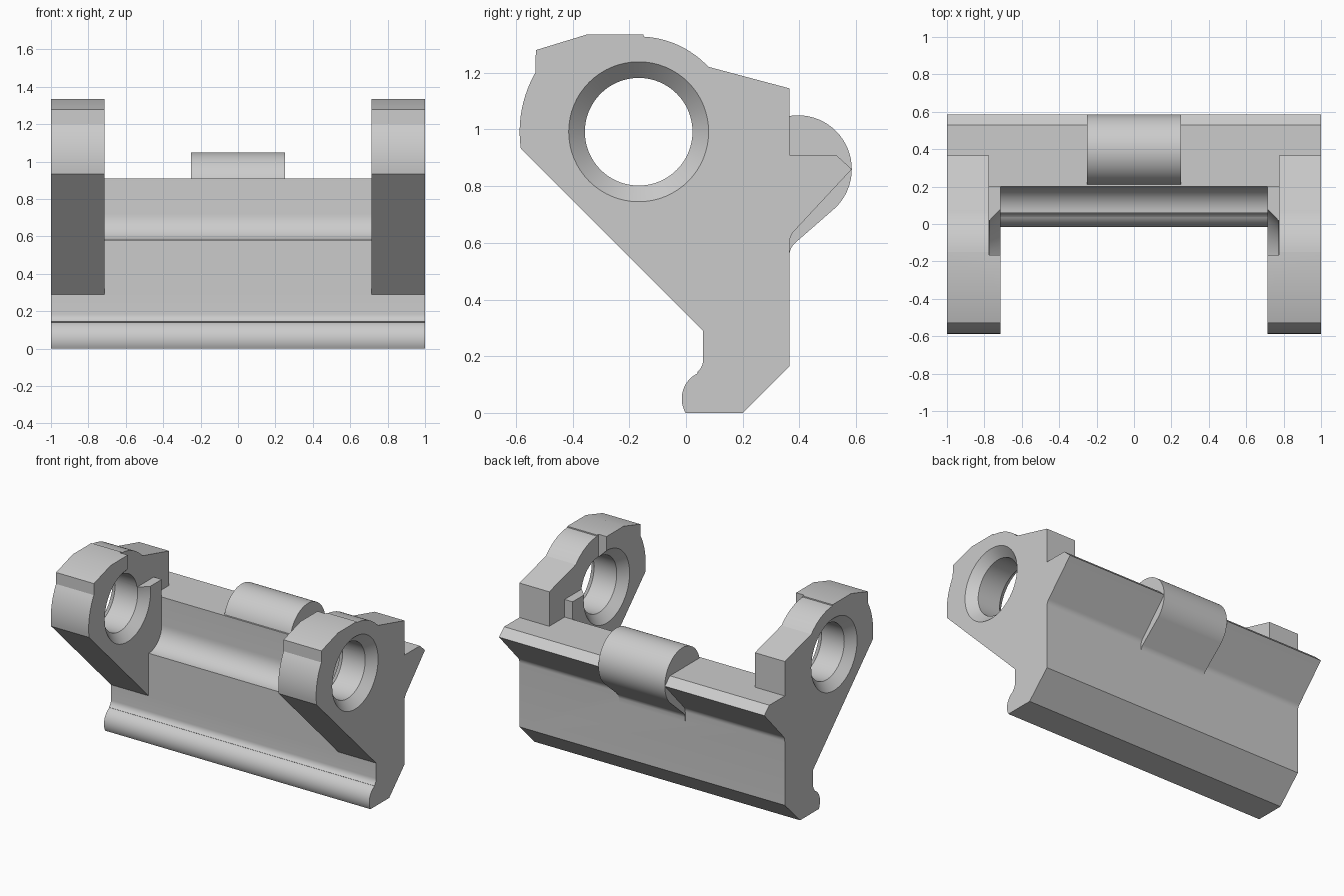
import bpy, bmesh, math

if "Cube" in bpy.data.objects:
    bpy.data.objects.remove(bpy.data.objects["Cube"])

grey = bpy.data.materials.new("plain grey")
grey.diffuse_color = (0.6, 0.6, 0.6, 1)
grey.use_nodes = True
grey.node_tree.nodes["Principled BSDF"].inputs["Base Color"].default_value = grey.diffuse_color


def arc(cy, cz, r, a0, a1, n):
    """Points (y, z) along an arc, angles in degrees."""
    return [(cy + r * math.cos(math.radians(a0 + (a1 - a0) * i / n)),
             cz + r * math.sin(math.radians(a0 + (a1 - a0) * i / n))) for i in range(n + 1)]


def finish(name, bm):
    bmesh.ops.recalc_face_normals(bm, faces=bm.faces)
    me = bpy.data.meshes.new(name)
    bm.to_mesh(me)
    bm.free()
    me.materials.append(grey)
    ob = bpy.data.objects.new(name, me)
    bpy.context.collection.objects.link(ob)
    return ob


def prism(name, profile, x0, x1):
    """Extrude a (y, z) profile along x."""
    bm = bmesh.new()
    face = bm.faces.new([bm.verts.new((x0, y, z)) for y, z in profile])
    ext = bmesh.ops.extrude_face_region(bm, geom=[face])
    verts = [v for v in ext["geom"] if isinstance(v, bmesh.types.BMVert)]
    bmesh.ops.translate(bm, verts=verts, vec=(x1 - x0, 0, 0))
    return finish(name, bm)


def lathe(name, rings, cy, cz, n=64):
    """Solid of revolution about an x-parallel axis, rings = (x, radius)."""
    bm = bmesh.new()
    loops = [[bm.verts.new((x, y, z)) for y, z in arc(cy, cz, r, 0, 360, n)[:-1]] for x, r in rings]
    for a, b in zip(loops, loops[1:]):
        for i in range(n):
            bm.faces.new((a[i], a[(i + 1) % n], b[(i + 1) % n], b[i]))
    bm.faces.new(loops[0])
    bm.faces.new(loops[-1])
    return finish(name, bm)


def boolean(ob, other, op):
    m = ob.modifiers.new(op, "BOOLEAN")
    m.operation, m.solver, m.object = op, "EXACT", other
    bpy.context.view_layer.objects.active = ob
    bpy.ops.object.modifier_apply(modifier=m.name)
    bpy.data.objects.remove(other)


def rect(y0, y1, z0, z1):
    return [(y0, z0), (y1, z0), (y1, z1), (y0, z1)]


# Main bar: beaded foot, bevelled back ridge, hollow front fillet
bar_profile = ([(0, 0), (0.2, 0), (0.365, 0.165), (0.365, 0.60)]
               + arc(0.425, 0.60, 0.06, 172, 135, 5)
               + [(0.585, 0.86), (0.53, 0.91), (0.2, 0.91)]
               + arc(0.06, 0.72, 0.14, 0, -90, 12)
               + arc(0.01, 0.185, 0.05, 0, -55, 6)
               + arc(0.085, 0.05, 0.1, 115, 210, 14))
body = prism("bracket_body", bar_profile, -1, 1)

# Ears with pivot bore, countersinks and an inner relief step
PY, PZ = -0.167, 0.992
ear_profile = ([(0.06, 0.29)] + arc(PY, PZ, 0.42, 188, 150, 12)
               + [(-0.53, 1.28), (-0.35, 1.335), (-0.15, 1.335)]
               + arc(PY, PZ, 0.336, 87, 43, 12)
               + [(0.365, 1.145), (0.365, 0.88), (0.3, 0.5), (0.2, 0.3)])
for side in (-1, 1):
    ear = prism("ear", ear_profile, side * 0.715, side * 1.0)
    bore = [(0.655, 0.307), (0.772, 0.19), (0.943, 0.19), (1.06, 0.307)]
    boolean(ear, lathe("bore", [(side * x, r) for x, r in bore], PY, PZ), "DIFFERENCE")
    for y0, z0 in ((-0.165, 1.03), (0.2, 0.85)):
        boolean(ear, prism("relief", rect(y0, 0.6, z0, 1.6), side * 0.5, side * 0.775), "DIFFERENCE")
    boolean(body, ear, "UNION")

# Rounded tab on the back ridge
tab = prism("tab", arc(0.395, 0.86, 0.19, -45, 180, 40)
            + [(0.25, 0.7), (0.34, 0.53), (0.365, 0.535)]
            + arc(0.425, 0.555, 0.06, 172, 135, 5), -0.25, 0.25)
boolean(body, tab, "UNION")

# Merge coplanar pieces, then smooth the curves only
bm = bmesh.new()
bm.from_mesh(body.data)
bmesh.ops.remove_doubles(bm, verts=bm.verts, dist=0.0002)
bmesh.ops.dissolve_limit(bm, angle_limit=math.radians(0.5), verts=bm.verts, edges=bm.edges)
bm.to_mesh(body.data)
bm.free()
body.select_set(True)
bpy.context.view_layer.objects.active = body
bpy.ops.object.shade_smooth_by_angle(angle=math.radians(25))
